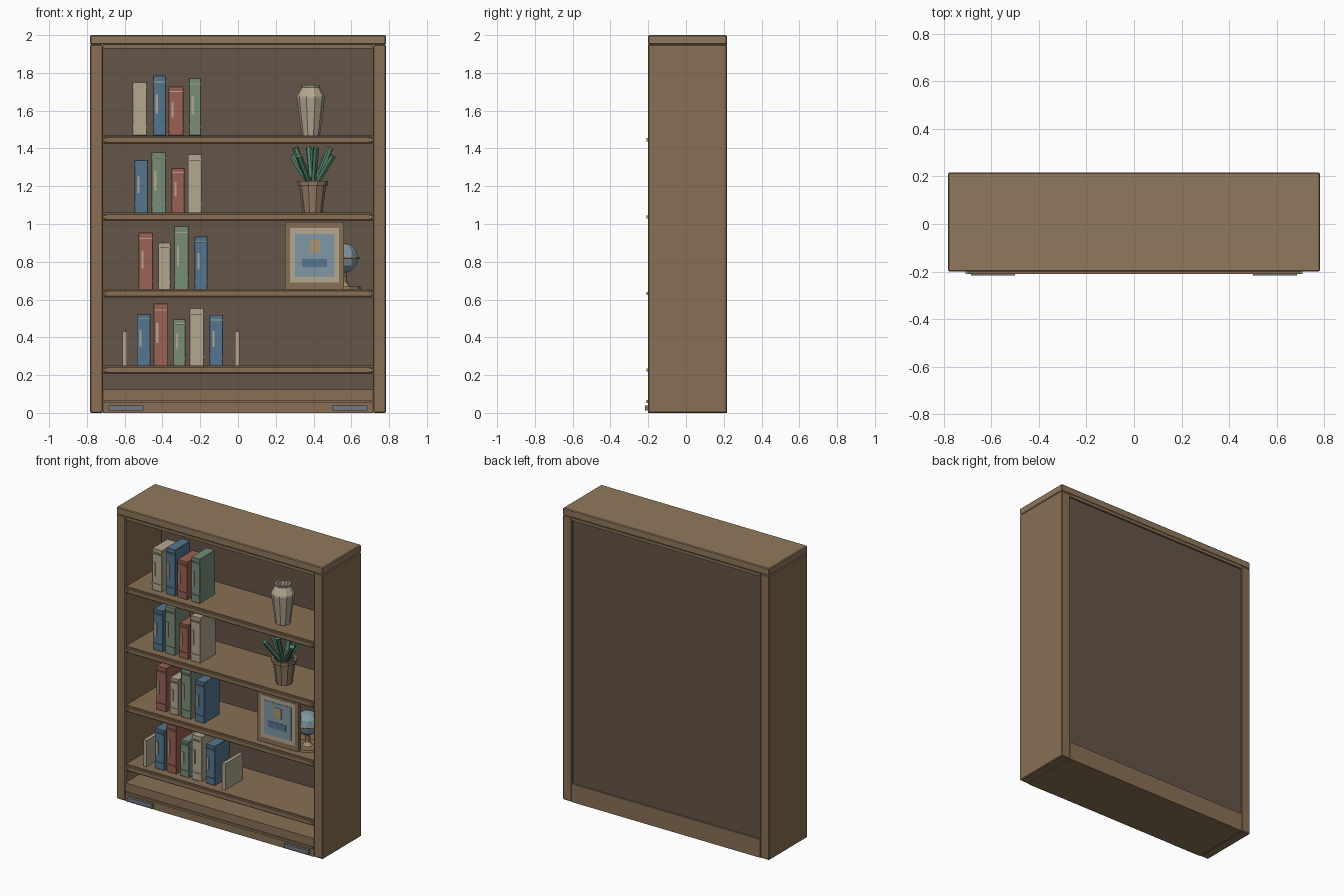
import bpy, math
from mathutils import Vector

if "Cube" in bpy.data.objects:
    bpy.data.objects.remove(bpy.data.objects["Cube"])


def mat(name, r, g, b):
    m = bpy.data.materials.new(name)
    m.diffuse_color = (r, g, b, 1)
    m.use_nodes = True
    m.node_tree.nodes["Principled BSDF"].inputs["Base Color"].default_value = m.diffuse_color
    return m


WOOD = mat("wood", .25, .16, .09)
TOP = mat("top_wood", .28, .19, .11)
BACK = mat("back_wood", .13, .09, .065)
CREAM = mat("cream", .45, .39, .28)
TAN = mat("tan", .42, .30, .16)
STEEL = mat("steel", .16, .19, .22)
CLAY = mat("clay", .30, .20, .13)
LEAF = mat("leaf", .09, .23, .15)
SOIL = mat("soil", .05, .035, .025)
PALE = mat("pale_blue", .22, .31, .36)
BLUE = mat("blue", .09, .18, .28)
RED = mat("red", .33, .12, .09)
GREEN = mat("green", .19, .27, .19)


def box(name, x0, x1, y0, y1, z0, z1, m, bevel=0):
    bpy.ops.mesh.primitive_cube_add(size=1, location=((x0 + x1) / 2, (y0 + y1) / 2, (z0 + z1) / 2))
    o = bpy.context.object
    o.name = name
    o.scale = (x1 - x0, y1 - y0, z1 - z0)
    bpy.ops.object.transform_apply(location=False, rotation=False, scale=True)
    o.data.materials.append(m)
    if bevel:
        b = o.modifiers.new("bevel", 'BEVEL')
        b.width, b.segments = bevel, 1
    return o


def lathe(name, profile, x, y, z, m, n=10):
    """Revolve (radius, height) points into a faceted closed shape."""
    verts, faces = [], []
    for r, h in profile:
        for i in range(n):
            a = 2 * math.pi * i / n
            verts.append((r * math.cos(a), r * math.sin(a), h))
    for k in range(len(profile) - 1):
        for i in range(n):
            j = (i + 1) % n
            faces.append((k * n + i, k * n + j, k * n + n + j, k * n + n + i))
    last = (len(profile) - 1) * n
    faces += [tuple(reversed(range(n))), tuple(range(last, last + n))]
    me = bpy.data.meshes.new(name)
    me.from_pydata(verts, [], faces)
    me.materials.append(m)
    o = bpy.data.objects.new(name, me)
    o.location = (x, y, z)
    bpy.context.collection.objects.link(o)
    return o


def rod(name, a, b, r, m, n=6, r2=None):
    a, b = Vector(a), Vector(b)
    d = b - a
    bpy.ops.mesh.primitive_cone_add(vertices=n, radius1=r, radius2=r if r2 is None else r2,
                                    depth=d.length, location=(a + b) / 2)
    o = bpy.context.object
    o.name = name
    o.rotation_euler = d.to_track_quat('Z', 'Y').to_euler()
    o.data.materials.append(m)
    return o


# Cabinet carcass
F, R = -.2, .217
for s, side in ((-1, "left"), (1, "right")):
    xs = sorted((s * .715, s * .783))
    box(side + "_side", *xs, F, R, 0, 1.95, WOOD, .005)
    # metal foot plate on the plinth
    xs = sorted((s * .5, s * .685))
    box(side + "_foot_plate", *xs, -.217, F + .005, .012, .04, STEEL)
box("top_board", -.783, .783, F, R, 1.95, 2, TOP, .005)
box("top_rail", -.715, .715, F, R, 1.93, 1.95, WOOD)
box("plinth", -.715, .715, F, R, 0, .125, WOOD)
box("plinth_trim", -.708, .708, -.21, F + .005, .053, .068, WOOD)
box("back_panel", -.715, .715, .19, .205, .125, 1.93, BACK)

# Shelves with edge strip and end pins
SHELVES = (.25, .655, 1.06, 1.468)
for n, z in enumerate(SHELVES, 1):
    box(f"shelf_{n}", -.715, .715, -.188, .19, z - .045, z, WOOD)
    box(f"shelf_edge_{n}", -.71, .71, F, -.188, z - .04, z - .006, WOOD, .004)
    for s, side in ((-1, "left"), (1, "right")):
        box(f"shelf_pin_{n}_{side}", s * .702 - .008, s * .702 + .008, -.21, F + .005,
            z - .03, z - .014, TAN)

# Books: centre x, width, height, colour
ROWS = (
    ((-.5, .072, .27, BLUE), (-.41, .075, .325, RED), (-.31, .065, .243, GREEN),
     (-.218, .075, .30, CREAM), (-.115, .07, .265, BLUE)),
    ((-.488, .075, .295, RED), (-.39, .064, .243, CREAM), (-.3, .075, .33, GREEN),
     (-.195, .068, .275, BLUE)),
    ((-.512, .07, .275, BLUE), (-.42, .075, .317, GREEN), (-.317, .068, .232, RED),
     (-.228, .075, .305, CREAM)),
    ((-.52, .075, .28, CREAM), (-.416, .068, .313, BLUE), (-.328, .078, .255, RED),
     (-.228, .064, .30, GREEN)),
)
for n, row in enumerate(ROWS):
    z = SHELVES[n] + .004
    for k, (cx, w, h, m) in enumerate(row):
        tag = f"{n + 1}_{k + 1}"
        y, a, b = -.135, cx - w / 2, cx + w / 2
        box("book_" + tag, a, b, y, .03, z - .004, z + h, m, .002)
        for t, zz in (("low", z + .12 * h), ("high", z + .88 * h)):
            box(f"book_band_{t}_{tag}", a, b, y - .005, y + .002, zz, zz + .012, m)
        box("book_stripe_" + tag, a + .008, b - .008, y - .008, y, z + .885 * h,
            z + .885 * h + .006, CREAM)
        box("book_label_" + tag, a + .014, a + .026, y - .006, y, z + .36 * h, z + .68 * h, CREAM)

# Bookends
for side, x in (("left", -.6), ("right", -.003)):
    box(side + "_bookend", x - .012, x + .012, -.15, .04, SHELVES[0], .43, CREAM)

# Vase
lathe("vase", [(.048, 0), (.075, .2), (.073, .21), (.048, .255), (.052, .268),
               (.038, .268), (.036, .23)], .385, -.063, SHELVES[3], CREAM)

# Potted plant
px, py, pz = .395, -.063, SHELVES[2]
lathe("plant_pot", [(.052, 0), (.072, .145), (.081, .145), (.083, .168), (.068, .168),
                    (.066, .15)], px, py, pz, CLAY)
lathe("pot_soil", [(.066, .14), (.066, .156)], px, py, pz, SOIL)
for i in range(8):
    a = 2 * math.pi * i / 8 + .2
    reach = .13 if i % 2 else .095
    dx, dy = math.cos(a), math.sin(a)
    rod(f"leaf_{i + 1}", (px + .015 * dx, py + .015 * dy, pz + .14),
        (px + reach * dx, py + reach * dy, pz + (.30 if i % 2 else .345)), .014, LEAF, 6, .017)

# Framed picture: stepped layers towards the front
y = -.145
box("picture_frame", .25, .56, y, y + .03, SHELVES[1], 1.01, WOOD)
box("picture_mount", .275, .535, y - .004, y, .69, .98, CREAM)
box("picture_canvas", .303, .51, y - .007, y - .003, .72, .948, PALE)
box("picture_low_block", .338, .47, y - .01, y - .006, .772, .815, BLUE)
box("picture_high_block", .38, .435, y - .01, y - .006, .85, .918, TAN)

# Globe on a stand
gx, gy, gz = .56, -.045, .82
bpy.ops.mesh.primitive_uv_sphere_add(segments=10, ring_count=6, radius=.08, location=(gx, gy, gz))
globe = bpy.context.object
globe.name = "globe"
globe.data.materials.append(PALE)
bpy.ops.mesh.primitive_torus_add(major_segments=12, minor_segments=4, major_radius=.082,
                                 minor_radius=.005, location=(gx, gy, gz))
ring = bpy.context.object
ring.name = "globe_ring"
ring.data.materials.append(TAN)
lathe("globe_base", [(.092, 0), (.088, .013)], gx, gy, SHELVES[1], WOOD)
lathe("globe_post", [(.035, .01), (.018, .035), (.014, .1)], gx, gy, SHELVES[1], TAN)
